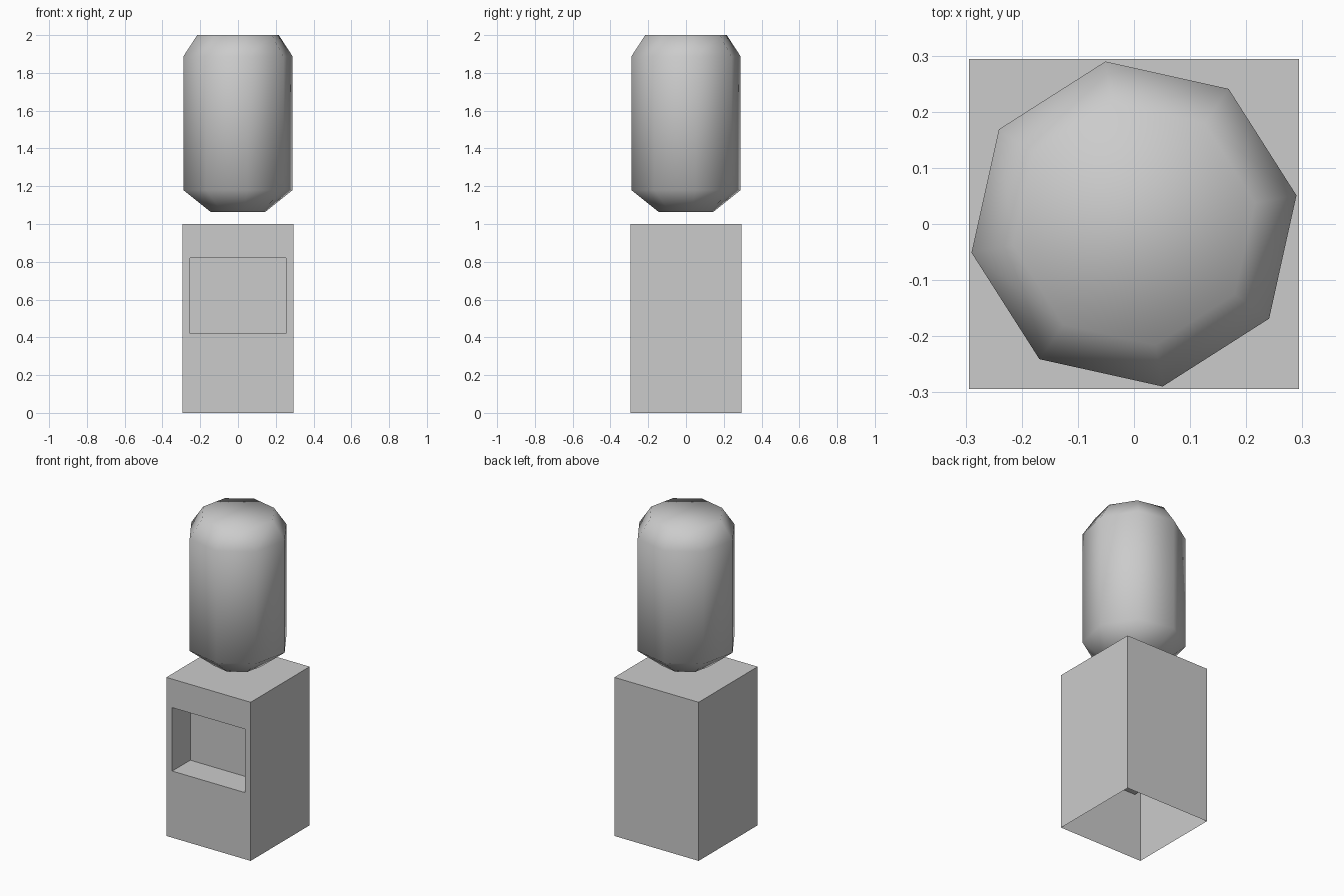
import bpy, bmesh
from math import cos, sin, radians

if "Cube" in bpy.data.objects:
    bpy.data.objects.remove(bpy.data.objects["Cube"])

HALF = 0.294


def add_object(name, bm):
    mesh = bpy.data.meshes.new(name)
    bm.to_mesh(mesh)
    bm.free()
    obj = bpy.data.objects.new(name, mesh)
    bpy.context.collection.objects.link(obj)
    return obj


# Cabinet: thin box, open underneath, with a recessed dispensing bay in front
bm = bmesh.new()
bmesh.ops.create_cube(bm, size=1)
for v in bm.verts:
    v.co = (v.co.x * 2 * HALF, v.co.y * 2 * HALF, v.co.z + 0.5)
bm.normal_update()
front = next(f for f in bm.faces if f.normal.y < -0.9)
bottom = next(f for f in bm.faces if f.normal.z < -0.9)
bmesh.ops.delete(bm, geom=[bottom], context='FACES_ONLY')

bmesh.ops.inset_individual(bm, faces=[front], thickness=0.058)
for v in front.verts:
    v.co.z = 0.82 if v.co.z > 0.5 else 0.42
bay = bmesh.ops.extrude_discrete_faces(bm, faces=[front])["faces"][0]
for v in bay.verts:
    v.co.y += 0.18
add_object("cabinet", bm)

# Bottle: smooth-shaded eight-sided body with chamfered ends, hovering above the cabinet
SIDES = 8
PROFILE = [(0.146, 1.063), (0.294, 1.18), (0.294, 1.887), (0.219, 2.0)]
bm = bmesh.new()
rings = []
for r, z in PROFILE:
    angles = [radians(10 + 360 * i / SIDES) for i in range(SIDES)]
    rings.append([bm.verts.new((r * cos(a), r * sin(a), z)) for a in angles])
for low, high in zip(rings, rings[1:]):
    for i in range(SIDES):
        j = (i + 1) % SIDES
        bm.faces.new((low[i], low[j], high[j], high[i]))
bm.faces.new(rings[0][::-1])
bm.faces.new(rings[-1])
for f in bm.faces:
    f.smooth = True
add_object("water_bottle", bm)
